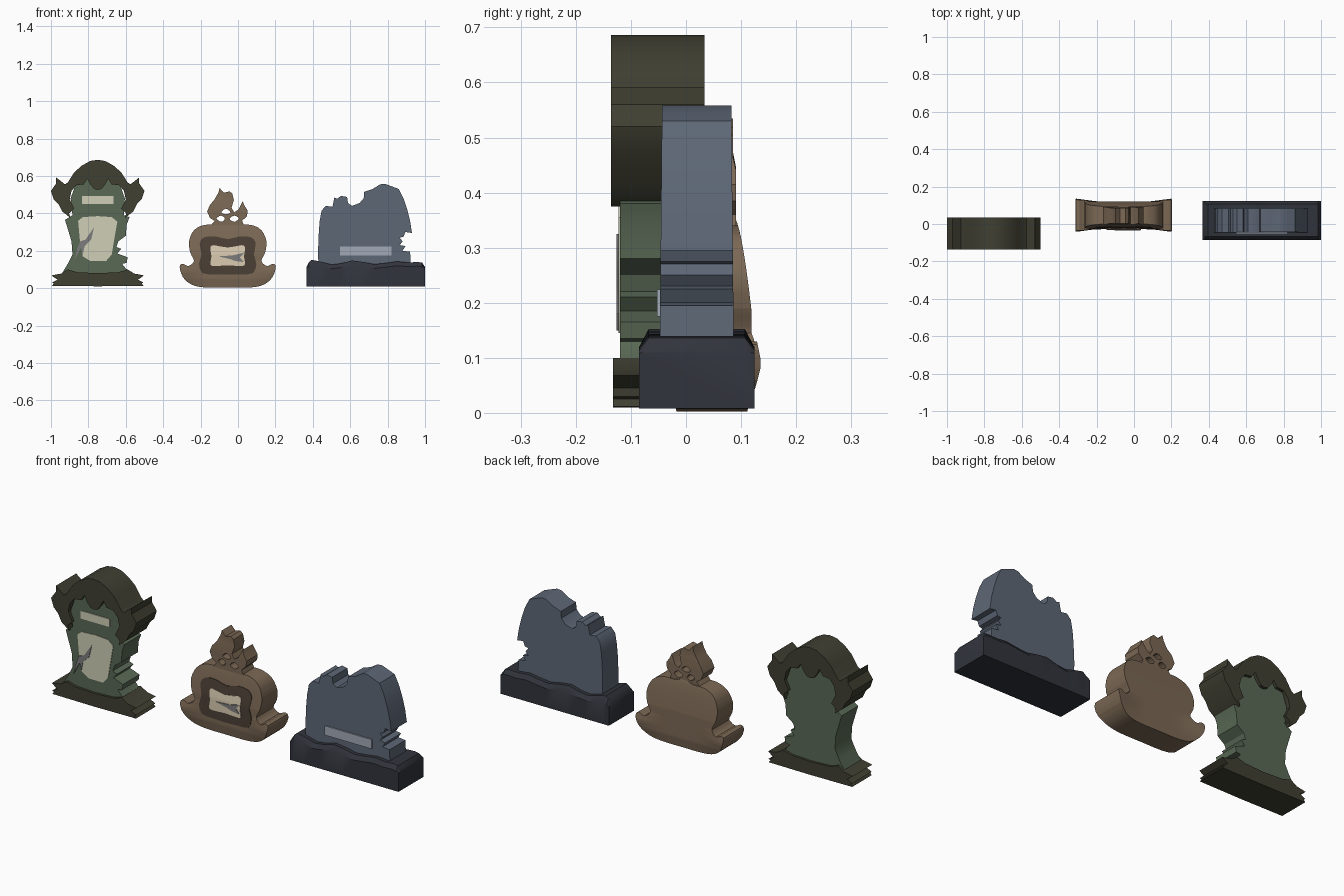
import bpy, bmesh
from mathutils import Vector

if "Cube" in bpy.data.objects:
    bpy.data.objects.remove(bpy.data.objects["Cube"])


def mat(name, r, g, b):
    m = bpy.data.materials.new(name)
    m.diffuse_color = (r, g, b, 1)
    m.use_nodes = True
    m.node_tree.nodes["Principled BSDF"].inputs["Base Color"].default_value = m.diffuse_color
    return m


MOSS = mat("moss_stone", .10, .14, .09)
OLIVE = mat("olive_trim", .05, .05, .032)
CREAM = mat("cream_plaque", .62, .62, .47)
CRACK = mat("crack_grey", .2, .2, .2)
BROWN = mat("brown_stone", .2, .14, .09)
UMBER = mat("umber_frame", .07, .05, .035)
BEIGE = mat("beige_plaque", .7, .6, .44)
SLATE = mat("slate_stone", .11, .135, .18)
DARK = mat("dark_base", .03, .034, .044)
PALE = mat("pale_plaque", .36, .4, .47)


def finish(name, bm, m):
    bmesh.ops.recalc_face_normals(bm, faces=bm.faces)
    me = bpy.data.meshes.new(name)
    bm.to_mesh(me)
    bm.free()
    me.materials.append(m)
    ob = bpy.data.objects.new(name, me)
    bpy.context.collection.objects.link(ob)
    bpy.ops.object.select_all(action='DESELECT')
    ob.select_set(True)
    bpy.context.view_layer.objects.active = ob
    bpy.ops.object.shade_smooth_by_angle(angle=0.6)
    return ob


def smooth(pts, n=3):
    """Closed Catmull-Rom resampling of an outline."""
    out, k = [], len(pts)
    P = [Vector(p) for p in pts]
    for i in range(k):
        a, b, c, d = P[i - 1], P[i], P[(i + 1) % k], P[(i + 2) % k]
        for j in range(n):
            t = j / n
            out.append(.5 * (2 * b + (c - a) * t + (2 * a - 5 * b + 4 * c - d) * t * t
                             + (3 * b - a - 3 * c + d) * t ** 3))
    return out


def mirrored(pts, cx):
    """Close a left-half outline with its mirror image about x = cx."""
    return pts + [(2 * cx - x, z) for x, z in reversed(pts) if abs(x - cx) > 1e-4]


def slab(name, outlines, depth, m, cuts_x=(), cuts_z=()):
    """Extrude x-z outlines (first outer, rest holes); depth is (y0, y1) or f(x, z)."""
    cu = bpy.data.curves.new(name, 'CURVE')
    cu.dimensions, cu.fill_mode, cu.extrude = '2D', 'BOTH', .05
    for o in outlines:
        s = cu.splines.new('POLY')
        s.points.add(len(o) - 1)
        for p, q in zip(s.points, o):
            p.co = (q[0], q[1], 0, 1)
        s.use_cyclic_u = True
    tmp = bpy.data.objects.new(name + "_outline", cu)
    me = bpy.data.meshes.new_from_object(tmp)
    bm = bmesh.new()
    bm.from_mesh(me)
    bpy.data.objects.remove(tmp)
    bpy.data.curves.remove(cu)
    bpy.data.meshes.remove(me)
    bmesh.ops.remove_doubles(bm, verts=bm.verts, dist=1e-5)
    for cuts, no in ((cuts_x, (1, 0, 0)), (cuts_z, (0, 1, 0))):
        for c in cuts:
            bmesh.ops.bisect_plane(bm, geom=bm.verts[:] + bm.edges[:] + bm.faces[:],
                                   plane_co=Vector(no) * c, plane_no=no)
    for v in bm.verts:
        x, z = v.co.x, v.co.y
        y0, y1 = depth(x, z) if callable(depth) else depth
        v.co = (x, y0 if v.co.z > 0 else y1, z)
    return finish(name, bm, m)


def rect(x0, x1, z0, z1):
    return [(x0, z0), (x1, z0), (x1, z1), (x0, z1)]


# ---- Left: tall arched green headstone ----
C = -.75
slab("green_body", [[(-.94, .08), (-.91, .13), (-.885, .18), (-.89, .25), (-.905, .30),
     (-.925, .365), (-.885, .39), (-.895, .48), (-.87, .55), (-.80, .60), (-.70, .60),
     (-.63, .55), (-.605, .48), (-.61, .39), (-.58, .38), (-.595, .34), (-.60, .28), (-.64, .25),
     (-.65, .22), (-.625, .21), (-.645, .185), (-.59, .165), (-.595, .135), (-.62, .13),
     (-.60, .105), (-.56, .08)]], (-.12, .018), MOSS)
slab("green_base", [mirrored([(C, .01), (-.995, .012), (-.985, .025), (-.995, .03),
     (-.965, .045), (-.998, .068), (-.945, .078), (-.91, .1), (-.86, .085), (C, .08)], C)],
     (-.133, .03), OLIVE)
slab("arched_canopy", [mirrored([(C, .686), (-.79, .68), (-.835, .655), (-.875, .62), (-.91, .565),
     (-.925, .555), (-.972, .592), (-.972, .56), (-1, .52), (-.985, .475), (-.96, .45),
     (-.94, .41), (-.895, .375), (-.903, .40), (-.875, .425), (-.90, .475), (-.89, .52),
     (-.865, .55), (-.825, .555), (-.805, .585), (-.79, .555), (-.77, .53), (C, .525)], C)],
     (-.136, .034), OLIVE)
slab("green_name_plaque", [rect(-.835, -.665, .45, .492)], (-.124, -.1), CREAM)
slab("green_main_plaque", [[(-.855, .36), (-.83, .38), (-.75, .385), (-.675, .38), (-.645, .355),
     (-.66, .27), (-.675, .18), (-.705, .145), (-.79, .145), (-.83, .17), (-.845, .25)]],
     (-.123, -.1), CREAM)
slab("green_crack", [[(-.77, .325), (-.785, .26), (-.82, .225), (-.83, .18), (-.84, .215),
     (-.875, .15), (-.86, .21), (-.845, .25), (-.815, .26)]], (-.126, -.1), CRACK)


# ---- Middle: rounded brown headstone, thick at its curled feet ----
def half(x, z):
    h = .04 + .032 * min(1, max(0, (.355 - z) / .17)) ** .6
    flare = min(1, max(0, (abs(x + .055) - .13) / .12))
    if z < .14:
        h += .018 * flare * max(0, 1 - abs(z - .09) / .09)
        h -= .008 * max(0, (.05 - z) / .05)
    return h


def pillow(x, z):
    return .047 - half(x, z), .047 + half(x, z)


def front(extra):
    return lambda x, z: (.047 - half(x, z) - extra, .047)


GX = [-.055 + .04 * i for i in range(-6, 7)]
GZ = [.045 + .035 * i for i in range(9)]
B = -.055
slab("brown_body", [smooth(mirrored([(B, .003), (-.18, .004), (-.25, .02), (-.295, .06),
     (-.312, .115), (-.295, .13), (-.265, .118), (-.235, .145), (-.255, .19), (-.262, .25),
     (-.235, .31), (-.18, .338), (-.11, .34), (B, .353)], B))], pillow, BROWN, GX, GZ)
slab("brown_frame", [smooth(mirrored([(B, .262), (-.12, .277), (-.18, .272), (-.205, .24),
     (-.195, .18), (-.208, .13), (-.19, .08), (-.12, .074), (B, .072)], B), 2)],
     front(.003), UMBER, GX, GZ)
slab("brown_plaque", [smooth(mirrored([(B, .217), (-.13, .23), (-.148, .215), (-.142, .17),
     (-.148, .13), (-.13, .118), (B, .122)], B), 2)], front(.006), BEIGE, GX, GZ)
slab("brown_crack", [[(-.105, .17), (-.03, .175), (.035, .19), (.01, .165), (.03, .14),
     (-.015, .145), (-.04, .155)]], front(.009), CRACK, GX, GZ)
slab("broken_finial", [
    [(-.15, .33), (-.125, .36), (-.15, .375), (-.165, .41), (-.15, .445), (-.125, .475),
     (-.105, .51), (-.098, .535), (-.075, .51), (-.045, .518), (-.03, .505), (-.022, .47),
     (-.035, .43), (-.02, .405), (.002, .42), (.025, .465), (.035, .44), (.052, .415),
     (.048, .385), (.022, .36), (.035, .33)],
    smooth([(-.09, .405), (-.065, .425), (-.04, .405), (-.065, .395)], 3),
    smooth([(-.115, .372), (-.09, .388), (-.07, .37), (-.09, .355)], 3),
    smooth([(-.045, .37), (-.02, .388), (.005, .372), (-.02, .355)], 3)],
    lambda x, z: (.004 - .006 * (z < .45), .085 + .006 * (z < .45)), BROWN)

# ---- Right: broken slate headstone on a heavy plinth ----
slab("slate_body", [[(.43, .11), (.428, .2), (.432, .3), (.437, .36), (.447, .415), (.47, .44),
     (.505, .435), (.515, .485), (.53, .478), (.55, .493), (.583, .488), (.588, .455), (.61, .44),
     (.65, .455), (.672, .48), (.675, .515), (.72, .53), (.76, .555), (.785, .558), (.82, .545),
     (.86, .53), (.885, .48), (.905, .42), (.92, .36), (.93, .295), (.895, .3), (.885, .275),
     (.865, .27), (.88, .25), (.865, .23), (.895, .225), (.88, .2), (.92, .195), (.925, .11)]],
     lambda x, z: (-.049 + .01 * z, .088 - .01 * z), SLATE)
slab("slate_plaque", [rect(.545, .82, .175, .224)], (-.053, -.02), PALE)

# plinth lofted along x with a wavy, chamfered top
bm = bmesh.new()
tops = [(.365, .112), (.38, .14), (.395, .152), (.44, .142), (.5, .126), (.55, .132), (.61, .148),
        (.67, .14), (.73, .128), (.79, .134), (.85, .143), (.91, .137), (.96, .14), (.985, .136),
        (1.0, .112)]
rings = []
for x, t in tops:
    lip = t - .022 if .37 < x < .99 else t - .004
    sec = [(-.085, .008), (-.085, min(lip, .12)), (-.068, t), (.107, t),
           (.124, min(lip, .12)), (.124, .008)]
    rings.append([bm.verts.new((x, y, z)) for y, z in sec])
for a, b in zip(rings, rings[1:]):
    for i in range(6):
        bm.faces.new((a[i], a[(i + 1) % 6], b[(i + 1) % 6], b[i]))
bm.faces.new(rings[0])
bm.faces.new(rings[-1])
finish("slate_plinth", bm, DARK)
